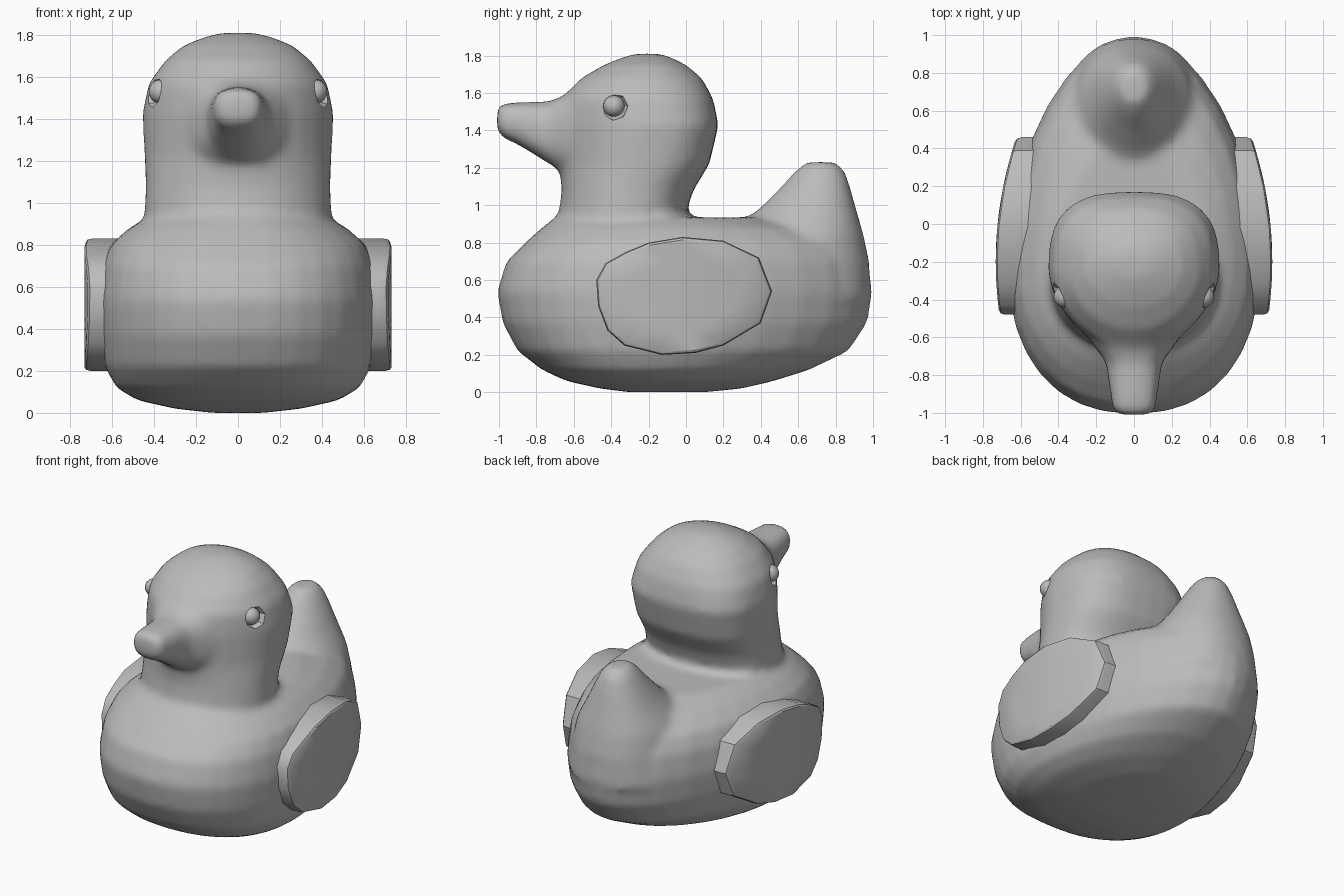
import bpy, bmesh
from math import sin, cos, pi, copysign
from mathutils import Vector

cube = bpy.data.objects.get("Cube")
if cube:
    bpy.data.objects.remove(cube)

grey = bpy.data.materials.new("plain grey")
grey.use_nodes = True
colour = (0.5, 0.5, 0.5, 1)
grey.diffuse_color = colour
grey.node_tree.nodes["Principled BSDF"].inputs["Base Color"].default_value = colour


def loft(name, rings):
    """Skin closed rings of points and cap both ends."""
    bm = bmesh.new()
    loops = [[bm.verts.new(p) for p in ring] for ring in rings]
    n = len(loops[0])
    for a, b in zip(loops, loops[1:]):
        for i in range(n):
            j = (i + 1) % n
            bm.faces.new((a[i], a[j], b[j], b[i]))
    bm.faces.new(loops[0][::-1])
    bm.faces.new(loops[-1])
    bmesh.ops.recalc_face_normals(bm, faces=bm.faces)
    mesh = bpy.data.meshes.new(name)
    bm.to_mesh(mesh)
    bm.free()
    mesh.materials.append(grey)
    obj = bpy.data.objects.new(name, mesh)
    bpy.context.collection.objects.link(obj)
    return obj


def bend(v, power):
    return copysign(abs(v) ** (2 / power), v)


def level(z, front, back, width, widest, p_front=2.0, p_back=2.0, n=32):
    """Horizontal egg-shaped ring whose front and back halves differ."""
    ring = []
    for i in range(n):
        c, s = cos(2 * pi * i / n), sin(2 * pi * i / n)
        p = p_back if s > 0 else p_front
        reach = back - widest if s > 0 else widest - front
        ring.append((width * bend(c, p), widest + reach * bend(s, p), z))
    return ring


def upright(y, top, bottom, width, power=2.6, n=24):
    """Vertical rounded ring, facing along y."""
    mid, half = (top + bottom) / 2, (top - bottom) / 2
    angles = [2 * pi * i / n for i in range(n)]
    return [(width * bend(cos(a), power), y, mid + half * bend(sin(a), power)) for a in angles]


# Body: height, front, back, half width
body = loft("body", [level(*r, -0.2, 2.3, 1.85) for r in (
    (0.0, -0.3, 0.1, 0.12), (0.02, -0.46, 0.3, 0.3), (0.06, -0.64, 0.47, 0.48),
    (0.12, -0.77, 0.66, 0.58), (0.22, -0.9, 0.87, 0.635), (0.37, -0.98, 0.97, 0.66),
    (0.54, -1.01, 1.0, 0.67), (0.7, -0.96, 0.97, 0.65), (0.8, -0.86, 0.9, 0.61),
    (0.88, -0.77, 0.74, 0.52), (0.935, -0.7, 0.45, 0.42))])

# Tail: height, front, back, half width, widest
tail = loft("tail", [level(*r, 2.0, 2.2) for r in (
    (0.5, 0.1, 0.99, 0.4, 0.5), (0.7, 0.15, 0.98, 0.36, 0.52), (0.84, 0.2, 0.95, 0.31, 0.6),
    (0.98, 0.39, 0.91, 0.22, 0.67), (1.09, 0.5, 0.88, 0.16, 0.7),
    (1.18, 0.58, 0.85, 0.11, 0.72), (1.23, 0.64, 0.8, 0.07, 0.72))])

# Neck and head: height, front, back, half width, widest, front and back roundness
head = loft("head", [level(*r) for r in (
    (0.7, -0.68, -0.02, 0.45, -0.32, 2, 2.2), (0.96, -0.68, 0.0, 0.445, -0.32, 2, 2.4),
    (1.08, -0.665, 0.04, 0.44, -0.3, 2, 2.5), (1.22, -0.68, 0.125, 0.445, -0.26, 1.8, 2.7),
    (1.43, -0.7, 0.175, 0.455, -0.24, 1.7, 2.8), (1.57, -0.67, 0.145, 0.425, -0.25, 1.8, 2.6),
    (1.68, -0.56, 0.085, 0.345, -0.25, 2, 2.4), (1.75, -0.44, 0.0, 0.26, -0.22, 2, 2.2),
    (1.79, -0.34, -0.08, 0.16, -0.2, 2, 2), (1.81, -0.27, -0.14, 0.08, -0.2, 2, 2))])

# Beak: position, top, bottom, half width
beak = loft("beak", [upright(*r) for r in (
    (-1.01, 1.52, 1.4, 0.08), (-0.98, 1.545, 1.36, 0.115), (-0.9, 1.55, 1.325, 0.125),
    (-0.73, 1.555, 1.22, 0.15), (-0.62, 1.6, 1.15, 0.23), (-0.45, 1.65, 1.1, 0.33))])

# Blend the parts into one soft skin
bpy.ops.object.select_all(action="DESELECT")
for part in (body, tail, head, beak):
    part.select_set(True)
bpy.context.view_layer.objects.active = body
bpy.ops.object.join()
remesh = body.modifiers.new("blend", "REMESH")
remesh.mode = "VOXEL"
remesh.voxel_size = 0.025
soften = body.modifiers.new("soften", "SMOOTH")
soften.factor = 0.5
soften.iterations = 8


def ball(name, place, radius, segments, rings):
    bpy.ops.mesh.primitive_uv_sphere_add(
        segments=segments, ring_count=rings, radius=radius, location=place,
        rotation=(0, pi / 2, 0))
    obj = bpy.context.object
    obj.name = name
    obj.data.materials.append(grey)
    bpy.ops.object.shade_smooth()
    return obj


# Wing outline in side view, shared by both sides
outline = [Vector(p) for p in (
    (-0.48, 0.6), (-0.43, 0.69), (-0.32, 0.75), (-0.2, 0.8), (-0.02, 0.83),
    (0.2, 0.81), (0.39, 0.72), (0.46, 0.54), (0.4, 0.37), (0.2, 0.25),
    (0.05, 0.21), (-0.13, 0.2), (-0.33, 0.25), (-0.42, 0.33), (-0.47, 0.46))]
centre = Vector((-0.01, 0.52))


def wing_ring(side, scale, sink):
    ring = []
    for p in outline:
        y, z = centre + (p - centre) * scale
        ring.append((side * (0.732 - 0.25 * (y + 0.2) ** 2 - sink), y, z))
    return ring


smooth_parts = [body]
for side, label in ((1, "left"), (-1, "right")):
    # Eye socket cut and eyeball
    socket = ball(label + "_socket_cutter", (side * 0.425, -0.39, 1.53), 0.08, 8, 8)
    socket.hide_render = True
    socket.hide_set(True)
    cut = body.modifiers.new(label + " socket", "BOOLEAN")
    cut.operation = "DIFFERENCE"
    cut.object = socket
    ball(label + "_eye", (side * 0.367, -0.385, 1.53), 0.058, 16, 10)
    # Raised wing disc with a small bevelled rim
    smooth_parts.append(loft(label + "_wing", [
        wing_ring(side, s, d) for s, d in (
            (1, 0.25), (1, 0.03), (0.985, 0.008), (0.95, 0), (0.6, 0), (0.2, 0))]))

# Bake the body modifiers, then shade
bpy.ops.object.select_all(action="DESELECT")
bpy.context.view_layer.objects.active = body
body.select_set(True)
for modifier in list(body.modifiers):
    bpy.ops.object.modifier_apply(modifier=modifier.name)
for cutter in [o for o in bpy.data.objects if o.name.endswith("_cutter")]:
    bpy.data.objects.remove(cutter)
for part in smooth_parts:
    part.select_set(True)
bpy.ops.object.shade_smooth_by_angle(angle=0.6)
